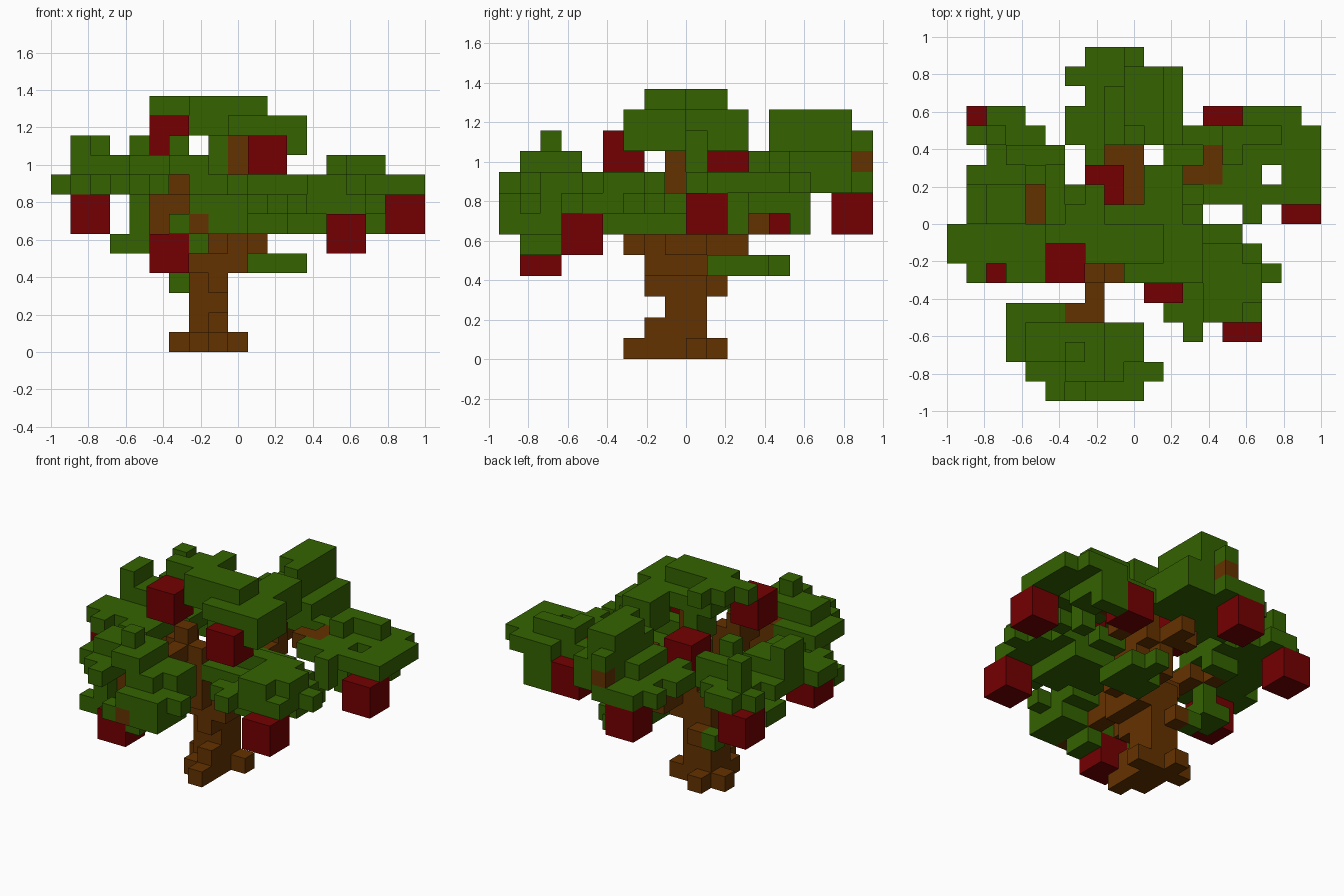
import bpy
import bmesh
from mathutils import Vector

if "Cube" in bpy.data.objects:
    bpy.data.objects.remove(bpy.data.objects["Cube"], do_unlink=True)

U = 2 / 19                              # edge of one block
ORIGIN = Vector((-1, -9 * U, 0))


def material(name, rgb):
    mat = bpy.data.materials.new(name)
    mat.use_nodes = True
    mat.diffuse_color = (*rgb, 1)
    bsdf = next(n for n in mat.node_tree.nodes if n.type == 'BSDF_PRINCIPLED')
    bsdf.inputs["Base Color"].default_value = (*rgb, 1)
    bsdf.inputs["Roughness"].default_value = 0.9
    return mat


BARK = material("bark brown", (0.127, 0.032, 0.0))
LEAF = material("leaf green", (0.034, 0.123, 0.0))
FRUIT = material("fruit red", (0.175, 0.0, 0.0005))

taken = set()                           # cells already filled by earlier parts
AXES = [Vector(v) for v in ((1, 0, 0), (0, 1, 0), (0, 0, 1))]


def block_part(name, boxes, mat):
    """Outer skin of a union of boxes (x0, x1, y0, y1, z0, z1), inclusive cells."""
    cells = {(x, y, z)
             for x0, x1, y0, y1, z0, z1 in boxes
             for x in range(x0, x1 + 1)
             for y in range(y0, y1 + 1)
             for z in range(z0, z1 + 1)} - taken
    taken.update(cells)
    bm = bmesh.new()
    for cell in sorted(cells):
        low = Vector(cell)
        for a in range(3):
            b, c = AXES[(a + 1) % 3], AXES[(a + 2) % 3]
            for side in (0, 1):
                near = list(cell)
                near[a] += 1 if side else -1
                if tuple(near) in cells:
                    continue
                p = low + AXES[a] * side
                quad = [p, p + b, p + b + c, p + c]
                if not side:
                    quad.reverse()
                bm.faces.new([bm.verts.new(ORIGIN + q * U) for q in quad])
    bmesh.ops.remove_doubles(bm, verts=bm.verts, dist=1e-4)
    mesh = bpy.data.meshes.new(name)
    bm.to_mesh(mesh)
    bm.free()
    mesh.materials.append(mat)
    obj = bpy.data.objects.new(name, mesh)
    bpy.context.collection.objects.link(obj)


# Fruits: cubes two blocks wide, given by their lowest cell
for n, (x, y, z) in enumerate([(17, 9, 6), (14, 3, 5), (5, 1, 4), (10, 5, 9), (7, 10, 8),
                               (13, 13, 6), (5, 6, 10), (1, 6, 6), (1, 13, 6), (7, 16, 6)], 1):
    block_part(f"fruit_{n}", [(x, x + 1, y, y + 1, z, z + 1)], FRUIT)

# Trunk with root feet
block_part("trunk", [
    (7, 8, 7, 9, 0, 0), (8, 8, 6, 6, 0, 0), (7, 7, 10, 10, 0, 0),
    (6, 6, 9, 9, 0, 0), (9, 9, 9, 9, 0, 0),
    (7, 8, 8, 9, 1, 5), (8, 8, 7, 7, 1, 1), (8, 8, 7, 7, 3, 3), (7, 7, 10, 10, 3, 3),
    (7, 9, 7, 9, 4, 4), (8, 9, 7, 9, 5, 6), (9, 9, 8, 8, 7, 10),
], BARK)

# Branches
block_part("branch_front", [(8, 8, 6, 6, 5, 8), (7, 7, 6, 6, 6, 9), (7, 7, 5, 5, 8, 8),
                            (6, 7, 4, 4, 7, 8), (6, 6, 3, 3, 7, 7), (5, 5, 3, 3, 6, 7),
                            (7, 7, 0, 4, 6, 6)], BARK)
block_part("branch_back", [(9, 9, 10, 11, 5, 7), (8, 9, 12, 12, 7, 7), (9, 9, 13, 13, 7, 7),
                           (9, 9, 17, 17, 9, 9)], BARK)
block_part("branch_left", [(10, 10, 8, 9, 5, 6), (10, 10, 10, 10, 6, 7), (10, 10, 11, 11, 7, 8),
                           (12, 13, 11, 11, 8, 8), (13, 13, 12, 12, 6, 8)], BARK)
block_part("branch_right", [(6, 7, 8, 8, 6, 6), (5, 5, 8, 9, 7, 7), (4, 4, 9, 10, 7, 7)], BARK)

# Foliage clumps
block_part("leaves_crown", [
    (7, 10, 7, 8, 12, 12), (5, 5, 8, 8, 12, 12), (6, 7, 8, 9, 12, 12), (7, 7, 10, 10, 12, 12),
    (7, 11, 7, 9, 11, 11), (9, 12, 6, 8, 11, 11), (10, 11, 9, 11, 11, 11),
    (12, 12, 6, 8, 10, 10), (10, 11, 10, 11, 10, 10), (8, 8, 8, 9, 9, 10),
], LEAF)
block_part("leaves_back", [
    (6, 11, 13, 14, 8, 8), (7, 11, 15, 16, 8, 8), (6, 6, 16, 16, 8, 8),
    (7, 9, 17, 17, 8, 8), (8, 11, 13, 15, 9, 9), (11, 11, 16, 16, 9, 9),
    (9, 10, 13, 16, 9, 10), (9, 10, 14, 16, 11, 11), (10, 10, 13, 13, 11, 11),
    (9, 9, 17, 17, 10, 10), (7, 7, 12, 12, 8, 8),
], LEAF)
block_part("leaves_back_left", [
    (12, 18, 13, 13, 8, 8), (14, 18, 12, 12, 8, 8), (14, 15, 11, 11, 8, 8),
    (17, 18, 10, 11, 8, 8), (13, 16, 10, 10, 8, 8),
    (15, 17, 14, 14, 8, 8), (15, 16, 14, 14, 6, 7), (14, 14, 12, 12, 9, 9),
    (14, 16, 13, 13, 9, 9), (15, 15, 9, 9, 7, 8), (15, 16, 12, 13, 7, 7),
    (15, 15, 11, 11, 6, 7),
], LEAF)
block_part("leaves_front_left", [
    (9, 14, 7, 8, 7, 7), (15, 15, 7, 7, 7, 7), (11, 15, 4, 4, 7, 7),
    (12, 15, 5, 6, 7, 7), (16, 16, 6, 6, 7, 7), (13, 15, 5, 6, 8, 8), (13, 14, 4, 4, 8, 8),
    (12, 12, 3, 3, 7, 7), (12, 13, 5, 5, 6, 6), (10, 13, 6, 7, 6, 6), (11, 13, 8, 8, 6, 6),
    (9, 11, 6, 6, 7, 7), (10, 14, 7, 7, 8, 8), (10, 12, 9, 9, 7, 7),
], LEAF)
block_part("leaves_front", [
    (5, 5, 0, 0, 8, 8), (6, 6, 0, 0, 6, 6), (7, 9, 0, 0, 7, 7), (8, 9, 0, 2, 6, 6),
    (10, 10, 1, 1, 7, 7), (4, 5, 1, 1, 8, 8), (7, 8, 1, 1, 8, 8),
    (3, 5, 2, 4, 8, 8), (7, 9, 2, 3, 8, 8),
    (6, 7, 1, 3, 9, 9), (4, 5, 2, 3, 9, 9), (6, 6, 2, 2, 10, 10),
    (4, 4, 2, 3, 7, 7), (7, 9, 1, 3, 7, 7), (6, 6, 2, 2, 6, 6), (4, 4, 2, 2, 6, 6),
    (7, 7, 1, 2, 5, 5), (3, 4, 2, 2, 5, 5),
], LEAF)
block_part("leaves_right", [
    (0, 4, 7, 8, 8, 8), (1, 1, 6, 6, 8, 8), (3, 4, 6, 6, 8, 8), (1, 3, 9, 10, 8, 9),
    (1, 1, 9, 10, 10, 10), (5, 5, 9, 10, 8, 8),
], LEAF)
block_part("leaves_back_right", [
    (1, 5, 11, 11, 8, 8), (2, 5, 12, 12, 8, 8), (1, 4, 13, 13, 8, 8), (2, 3, 14, 14, 8, 8),
    (2, 2, 13, 13, 9, 10), (4, 4, 11, 11, 9, 10), (3, 5, 12, 12, 9, 9), (4, 5, 11, 11, 7, 7),
], LEAF)
block_part("leaves_low", [
    (10, 12, 10, 11, 4, 4), (11, 12, 12, 12, 4, 4), (11, 11, 13, 13, 4, 4),
    (3, 4, 8, 9, 5, 5), (4, 4, 9, 9, 6, 6), (6, 6, 10, 10, 3, 3),
], LEAF)
